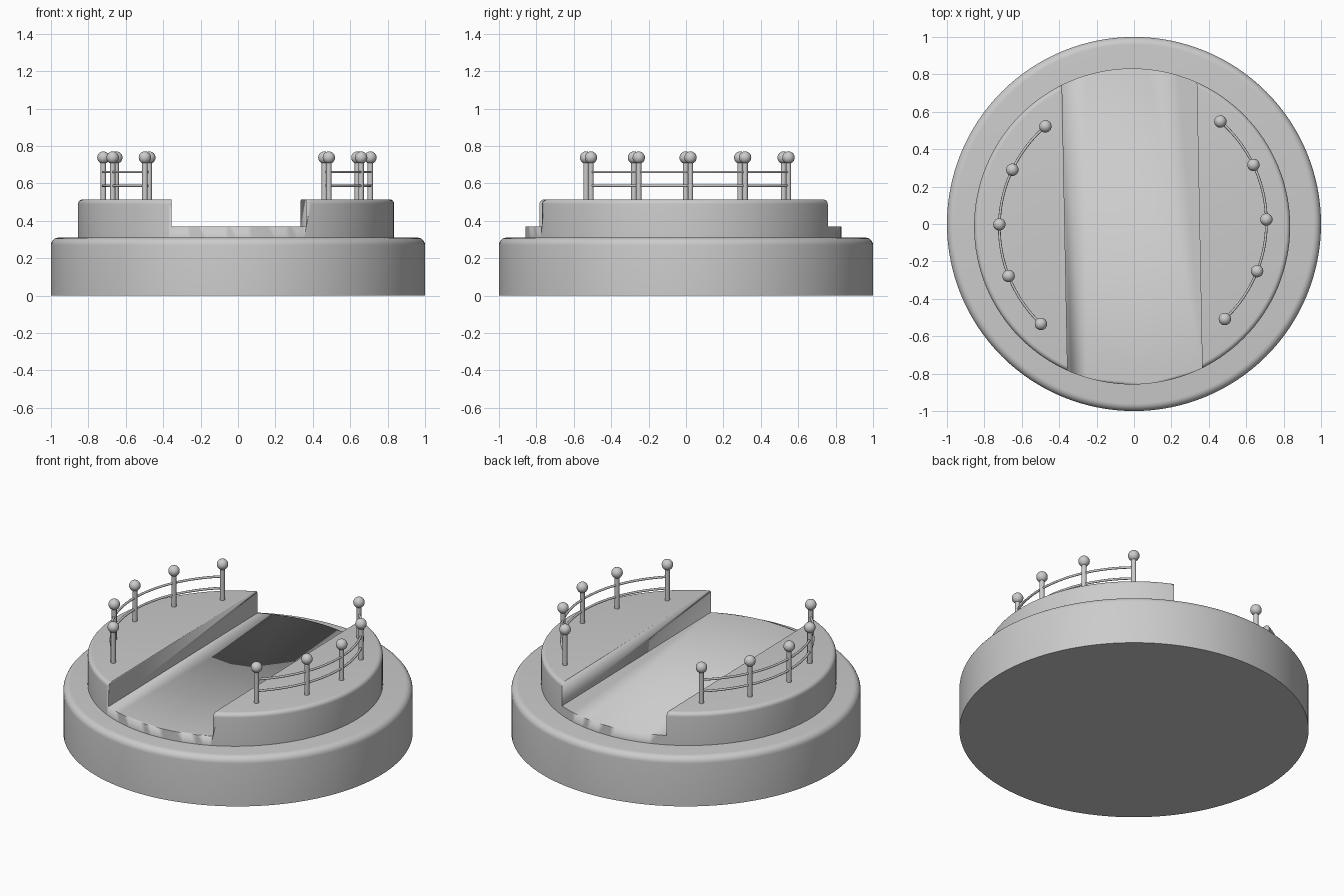
import bpy, bmesh, math
from mathutils import Matrix, Vector

if "Cube" in bpy.data.objects:
    bpy.data.objects.remove(bpy.data.objects["Cube"])


def finish(name, bm, angle=35):
    mesh = bpy.data.meshes.new(name)
    bmesh.ops.recalc_face_normals(bm, faces=bm.faces)
    bm.to_mesh(mesh)
    bm.free()
    ob = bpy.data.objects.new(name, mesh)
    bpy.context.collection.objects.link(ob)
    bpy.ops.object.select_all(action='DESELECT')
    ob.select_set(True)
    bpy.context.view_layer.objects.active = ob
    bpy.ops.object.shade_smooth_by_angle(angle=math.radians(angle))
    return ob


def rounded_disc(name, radius, z0, z1, r, centre=(0, 0), n=128, steps=6):
    # stacked rings with a rounded top rim
    prof = [(radius, z0)]
    for i in range(steps + 1):
        a = math.pi / 2 * i / steps
        prof.append((radius - r + r * math.cos(a), z1 - r + r * math.sin(a)))
    bm = bmesh.new()
    rings = [[bm.verts.new((centre[0] + p * math.cos(2 * math.pi * k / n),
                            centre[1] + p * math.sin(2 * math.pi * k / n), z))
              for k in range(n)] for p, z in prof]
    for lo, hi in zip(rings, rings[1:]):
        for k in range(n):
            j = (k + 1) % n
            bm.faces.new((lo[k], lo[j], hi[j], hi[k]))
    bm.faces.new(rings[0][::-1])
    bm.faces.new(rings[-1])
    return finish(name, bm)


# wide base and raised deck
rounded_disc("base", 1.0, 0, 0.31, 0.04)
deck = rounded_disc("deck", 0.845, 0.30, 0.515, 0.025, (-0.01, -0.013))

# straight channel across the deck, turned by about one degree
bm = bmesh.new()
bmesh.ops.create_cube(bm, size=1, matrix=Matrix.Translation((-0.01, -0.01, 0.569))
                      @ Matrix.Rotation(math.radians(1.1), 4, 'Z')
                      @ Matrix.Diagonal((0.72, 2.2, 0.40, 1)))
cutter = finish("channel_cutter", bm)
cutter.hide_render = True
cut = deck.modifiers.new("channel", 'BOOLEAN')
cut.operation = 'DIFFERENCE'
cut.solver = 'EXACT'
cut.object = cutter
bpy.context.view_layer.objects.active = deck
bpy.ops.object.modifier_apply(modifier=cut.name)
bpy.data.objects.remove(cutter)


# railings: five ball-topped posts and two curved rails on each side
ANGLES = (49.1, 25.5, 1.2, -21.5, -46.5)
R = 0.713


def railing(side, sx, cx, cy):
    def at(deg, z):
        a = math.radians(deg)
        return Vector((cx + sx * R * math.cos(a), cy + R * math.sin(a), z))

    posts, knobs, rails = bmesh.new(), bmesh.new(), bmesh.new()
    for deg in ANGLES:
        bmesh.ops.create_cone(posts, cap_ends=True, segments=20, radius1=0.0145,
                              radius2=0.0145, depth=0.22,
                              matrix=Matrix.Translation(at(deg, 0.615)))
        bmesh.ops.create_uvsphere(knobs, u_segments=24, v_segments=16, radius=0.033,
                                  matrix=Matrix.Translation(at(deg, 0.738)))
    n, m, rad = 40, 10, 0.007
    for z in (0.588, 0.661):
        rings = []
        for i in range(n + 1):
            deg = ANGLES[0] + (ANGLES[-1] - ANGLES[0]) * i / n
            c = at(deg, z)
            out = Vector((sx * math.cos(math.radians(deg)), math.sin(math.radians(deg)), 0))
            rings.append([rails.verts.new(c + rad * (math.cos(2 * math.pi * k / m) * out
                          + math.sin(2 * math.pi * k / m) * Vector((0, 0, 1))))
                          for k in range(m)])
        for a, b in zip(rings, rings[1:]):
            for k in range(m):
                j = (k + 1) % m
                rails.faces.new((a[k], a[j], b[j], b[k]))
        rails.faces.new(rings[0])
        rails.faces.new(rings[-1])
    finish(side + "_posts", posts)
    finish(side + "_knobs", knobs)
    finish(side + "_rails", rails, 50)


railing("right", 1, -0.005, 0.009)
railing("left", -1, -0.007, -0.017)
